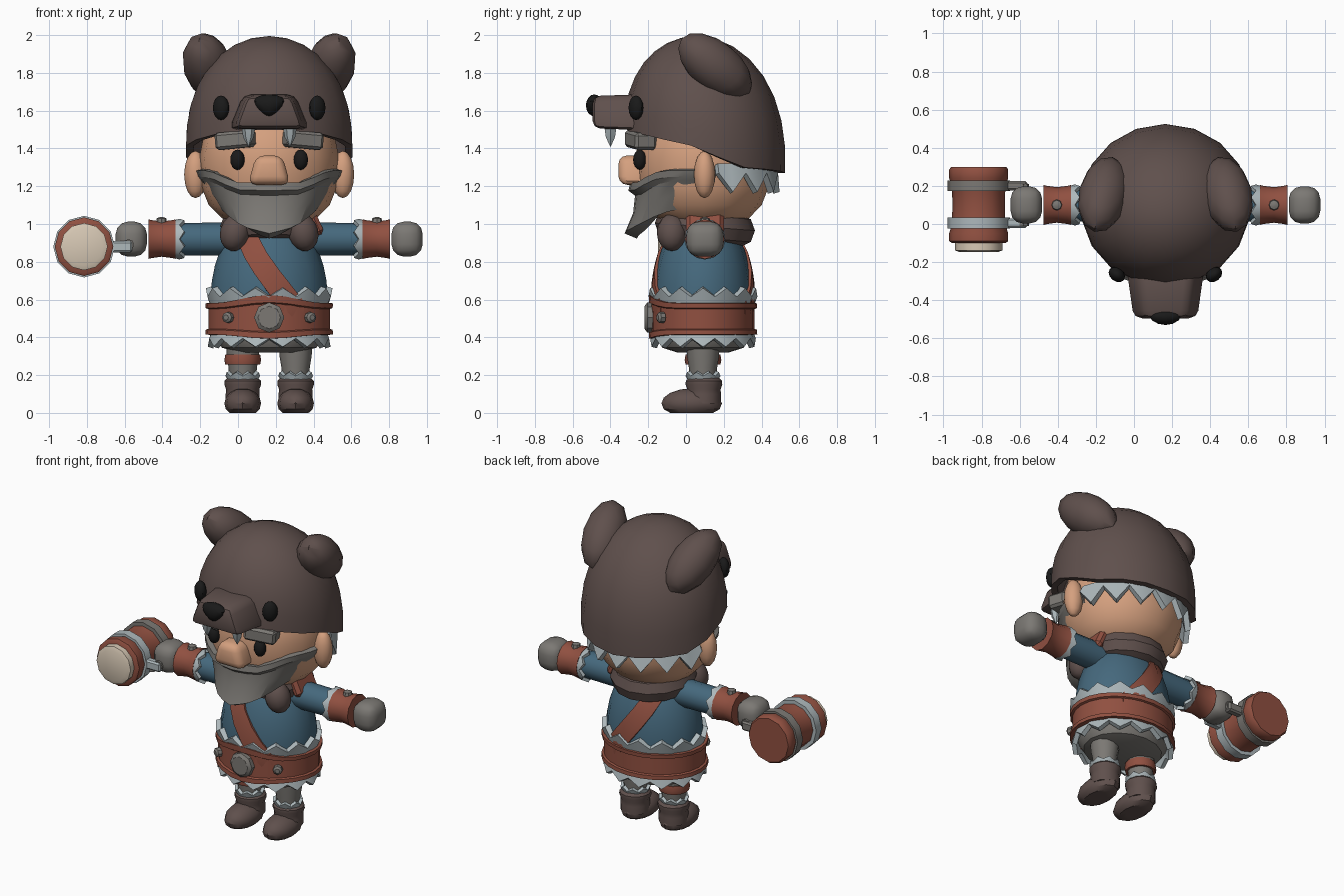
import bpy, bmesh
from math import sin, cos, pi, radians, sqrt
from mathutils import Vector, Matrix, Euler

if "Cube" in bpy.data.objects:
    bpy.data.objects.remove(bpy.data.objects["Cube"])

CX, CY = 0.165, 0.09          # body axis
SIDES = (("right", -1), ("left", 1))


def material(name, *rgb):
    m = bpy.data.materials.new(name)
    m.use_nodes = True
    m.diffuse_color = (*rgb, 1)
    m.node_tree.nodes["Principled BSDF"].inputs["Base Color"].default_value = (*rgb, 1)
    return m


BROWN = material("brown fur", .115, .08, .073)
RED = material("red leather", .28, .08, .052)
BLUE = material("blue cloth", .06, .14, .205)
SKIN = material("skin", .66, .35, .21)
GREY = material("grey", .2, .19, .175)
LIGHT = material("pale fur", .42, .48, .5)
CREAM = material("cream", .68, .58, .46)
BLACK = material("black", .01, .01, .01)


def finish(name, bm, mat, modifier=None, angle=35, **settings):
    me = bpy.data.meshes.new(name)
    bm.to_mesh(me)
    bm.free()
    me.materials.append(mat)
    ob = bpy.data.objects.new(name, me)
    bpy.context.collection.objects.link(ob)
    if modifier:
        mod = ob.modifiers.new(modifier, modifier)
        for key, value in settings.items():
            setattr(mod, key, value)
        bpy.context.view_layer.objects.active = ob
        bpy.ops.object.modifier_apply(modifier=mod.name)
    ob.data.shade_smooth()
    ob.data.set_sharp_from_angle(angle=radians(angle))
    return ob


def ball(name, mat, loc, radii, rot=(0, 0, 0), floor=None, pinch=0):
    bm = bmesh.new()
    bmesh.ops.create_uvsphere(bm, u_segments=12, v_segments=8, radius=1)
    for v in bm.verts:
        v.co.x *= 1 + pinch * v.co.z
    turn = Euler([radians(r) for r in rot]).to_matrix().to_4x4()
    bm.transform(Matrix.Translation(loc) @ turn @ Matrix.Diagonal((*radii, 1)))
    if floor is not None:
        for v in bm.verts:
            v.co.z = max(v.co.z, floor)
    return finish(name, bm, mat)


def box(name, mat, loc, size, rot=(0, 0, 0), bevel=.01, segments=1, taper=None):
    bm = bmesh.new()
    bmesh.ops.create_cube(bm, size=1)
    if taper:
        for v in bm.verts:
            taper(v.co)
    turn = Euler([radians(r) for r in rot]).to_matrix().to_4x4()
    bm.transform(Matrix.Translation(loc) @ turn @ Matrix.Diagonal((*size, 1)))
    return finish(name, bm, mat, "BEVEL", width=bevel, segments=segments)


def lathe(name, mat, profile, loc, axis=(0, 0, 1), n=12, sy=1):
    """Rings of (height, radius) along an axis, capped at both ends."""
    bm = bmesh.new()
    rings = [[bm.verts.new((r * cos(2 * pi * i / n), sy * r * sin(2 * pi * i / n), h))
              for i in range(n)] for h, r in profile]
    for a, b in zip(rings, rings[1:]):
        for i in range(n):
            k = (i + 1) % n
            bm.faces.new((a[i], a[k], b[k], b[i]))
    bm.faces.new(rings[0][::-1])
    bm.faces.new(rings[-1])
    bmesh.ops.recalc_face_normals(bm, faces=bm.faces)
    bm.transform(Matrix.Translation(loc) @ Vector(axis).to_track_quat('Z', 'Y').to_matrix().to_4x4())
    return finish(name, bm, mat)


def sheet(name, mat, f, nu, nv, thick, closed=False, angle=35):
    """Thick surface f(i, j): i runs round the body, j runs upward."""
    bm = bmesh.new()
    cols = [[bm.verts.new(f(i, j)) for j in range(nv)] for i in range(nu)]
    for i in range(nu if closed else nu - 1):
        a, b = cols[i], cols[(i + 1) % nu]
        for j in range(nv - 1):
            bm.faces.new((a[j], b[j], b[j + 1], a[j + 1]))
    bmesh.ops.remove_doubles(bm, verts=bm.verts, dist=.0005)
    return finish(name, bm, mat, "SOLIDIFY", angle, thickness=thick, offset=-1)


def around(a, rx, ry, z, cy=CY):
    return Vector((CX + rx * sin(a), cy - ry * cos(a), z))


def ramp(x, pts):
    for (x0, y0), (x1, y1) in zip(pts, pts[1:]):
        if x <= x1:
            return y0 + (y1 - y0) * (x - x0) / (x1 - x0)
    return pts[-1][1]


# Head and face
lathe("head", SKIN, [(.97, .12), (1.03, .25), (1.1, .32), (1.2, .36), (1.35, .37), (1.5, .34), (1.6, .24)],
      (CX, CY, 0), n=16, sy=.97)
box("nose", SKIN, (CX, -.275, 1.285), (.225, .165, .155), bevel=.045, segments=3,
    taper=lambda c: setattr(c, "x", c.x * (.62 if c.z > 0 else 1)))
for side, s in SIDES:
    ball(side + "_ear", SKIN, (CX + s * .39, .098, 1.262), (.06, .056, .125))
    ball(side + "_eye", BLACK, (CX + s * .168, -.245, 1.34), (.038, .035, .054))
    box(side + "_eyebrow", GREY, (CX + s * .178, -.24, 1.445), (.2, .12, .09), (0, s * 5, s * 18), .015)


def beard(i, j):
    a = radians(-100 + 200 * i / 16)
    d = abs(a) / pi * 180
    low = ramp(d, [(0, .95), (30, .985), (60, 1.06), (100, 1.12)])
    high = ramp(d, [(0, 1.22), (25, 1.22), (55, 1.285), (100, 1.28)])
    rx, ry = ((.27, .415), (.33, .37), (.365, .36), (.38, .395), (.39, .385))[j]
    return around(a, rx, ry, low + (high - low) * (0, .4, .74, .84, 1)[j])


sheet("beard", GREY, beard, 17, 5, .07, angle=22)


# Bear hood
def hood(i, j):
    a = 2 * pi * i / 18
    d = min(a, 2 * pi - a) / pi * 180
    low = ramp(d, [(0, 1.51), (45, 1.47), (90, 1.4), (105, 1.33), (118, 1.3), (180, 1.27)])
    z = low + (1.995 - low) * sin(j / 8 * pi / 2)
    u = max(0, (z - 1.4) / .595)
    f = sqrt(max(0, 1 - u ** 2.3))
    return around(a, .447 * f, .425 * f, z, .1 - .045 * u)


sheet("bear_hood", BROWN, hood, 18, 9, .04, True)


def snout_taper(c):
    c.x *= (.65 if c.z > 0 else 1) * (.82 if c.y < 0 else 1)
    c.z *= .9 if c.y < 0 else 1


box("bear_snout", BROWN, (CX, -.36, 1.592), (.44, .27, .19), bevel=.04, segments=2, taper=snout_taper)
ball("bear_nose", BLACK, (CX, -.485, 1.628), (.075, .045, .058), pinch=.45)
for side, s in SIDES:
    ball(side + "_bear_eye", BLACK, (CX + s * .255, -.265, 1.615), (.047, .036, .065), (0, 0, s * 38))
    ball(side + "_bear_ear", BROWN, (CX + s * .325, .155, 1.835), (.13, .235, .13), (-38, 0, s * 14))
    lathe(side + "_fang", LIGHT, [(0, .04), (.07, .028), (.12, .002)], (CX + s * .11, -.4, 1.53), (0, 0, -1), 6)


def neck_fringe(i, j):
    a = radians(102 + 156 * i / 14)
    tooth = i % 2
    return around(a, .385, .375, 1.32) if j else around(a, .415, .405, 1.27 - .1 * tooth)


sheet("neck_fringe", LIGHT, neck_fringe, 15, 2, .035)


# Torso, strap and collar
def body_radius(z):
    return .31 * sqrt(max(.1, 1 - ((z - .6) / .48) ** 2))


lathe("tunic", BLUE, [(z, body_radius(z)) for z in (.55, .62, .7, .78, .86, .94, 1.0, 1.05)],
      (CX, CY, 0), n=16, sy=.85)


def strap(i, j):
    a = radians(-215 + 250 * i / 20)
    z = min(1.03, .73 - .42 * sin(a) + (j - 2) * .05)
    r = body_radius(z) + .012
    return around(a, r, r * .86, z)


sheet("chest_strap", RED, strap, 21, 5, .02)


def collar(i, j):
    a, b = 2 * pi * i / 14, 2 * pi * j / 8
    r = .19 + .075 * cos(b)
    return around(a, r, r, .985 + .085 * sin(b) + .02 * cos(a), .1)


sheet("fur_collar", BROWN, collar, 14, 9, .01, True)
for side, s in SIDES:
    ball(side + "_collar_paw", BROWN, (CX + s * .18, -.075, .955), (.08, .08, .1), (0, s * -15, 0))
box("shoulder_patch", RED, (.405, .1, 1.0), (.06, .2, .13), (0, -25, 0), .02)


# Belt with raised rims, buckle and fringes
def belt(i, j):
    a = 2 * pi * i / 24
    front = max(0, cos(a)) ** 6
    z = (-.085, -.06, -.055, .05, .055, .08)[j]
    r = (.338, .336, .322, .322, .336, .338)[j]
    return around(a, r, r * .85, .5 + z * (1 + (.55 if z > 0 else .25) * front))


def upper_fringe(i, j):
    a = 2 * pi * i / 28
    r = .335 if j else .31
    return around(a, r, r * .86, .615 + .045 * (i % 2) if j else .56)


def lower_fringe(i, j):
    a = 2 * pi * i / 28
    r = .3 if j else .325
    return around(a, r, r * .86, .45 if j else .395 - .045 * (i % 2))


sheet("belt", RED, belt, 24, 6, .05, True)
sheet("upper_fringe", LIGHT, upper_fringe, 28, 2, .035, True)
sheet("lower_fringe", LIGHT, lower_fringe, 28, 2, .03, True)
lathe("hips", GREY, [(.32, .16), (.345, .25), (.4, .285), (.57, .29)], (CX, CY, 0), n=16, sy=.86)
lathe("belt_buckle", GREY, [(0, .08), (.03, .08), (.045, .06)], (CX, -.175, .505), (0, -1, 0), 8)
for side, s in SIDES:
    lathe(side + "_belt_stud", GREY, [(0, .03), (.025, .028), (.035, .015)],
          (CX + s * .213, -.12, .505), (s * .5, -1, 0), 8)

# Legs, boots and arms
for side, s in SIDES:
    x = CX + s * .14
    lathe(side + "_leg", GREY, [(.15, .07), (.24, .075), (.3, .085), (.4, .09)], (x, CY, 0))
    lathe(side + "_boot_shaft", BROWN, [(.05, .09), (.1, .09), (.125, .088), (.15, .097), (.17, .096), (.185, .08)],
          (x, CY + .005, 0))
    ball(side + "_boot_foot", BROWN, (x, .03, .05), (.097, .16, .08), floor=0)

    def cuff(i, j):
        a = 2 * pi * i / 16
        r = .092 if j else .08
        return Vector((x + r * sin(a), CY - r * cos(a), .195 + .02 * (i % 2) if j else .175))

    sheet(side + "_boot_fringe", LIGHT, cuff, 16, 2, .02, True)

    out = (s, 0, 0)
    lathe(side + "_sleeve", BLUE, [(.05, .09), (.5, .085)], (CX, .1, .92), out)

    def wrist(i, j):
        a = 2 * pi * i / 16
        hem = j == (s > 0)
        r = .1 if hem else .108
        d = .5 if hem else .475 - .025 * (i % 2)
        return Vector((CX + s * d, .1 - r * sin(a), .92 + r * cos(a)))

    sheet(side + "_wrist_fringe", LIGHT, wrist, 16, 2, .02, True)
    lathe(side + "_bracer", RED, [(.495, .105), (.515, .1), (.57, .093), (.62, .1), (.64, .105)],
          (CX, .1, .92), out)
    lathe(side + "_bracer_stud", GREY, [(0, .03), (.03, .025), (.036, .01)], (CX + s * .57, .1, 1.0), n=8)
    box(side + "_hand", GREY, (CX + s * .73, .1, .92), (.165, .195, .185), bevel=.065, segments=3)
lathe("right_knee_band", RED, [(.255, .092), (.28, .097), (.31, .092)], (CX - .14, CY, 0))

# Hammer held in the right hand, its head running front to back
HX, HZ = -.815, .88
lathe("hammer_head", RED, [(-.1, .14), (-.09, .155), (-.05, .155), (0, .14), (.1, .138), (.2, .14),
                           (.24, .155), (.285, .155), (.3, .145)], (HX, 0, HZ), (0, 1, 0))
lathe("hammer_face", CREAM, [(-.148, .1), (-.138, .125), (-.09, .125)], (HX, 0, HZ), (0, 1, 0))
for name, y, mat in (("front", .005, LIGHT), ("back", .2, GREY)):
    lathe(name + "_hammer_band", mat, [(-.028, .163), (.028, .163)], (HX, y, HZ), (0, 1, 0))
    box(name + "_hammer_bracket", mat, (-.62, y, .88), (.12, .05, .06))
lathe("hammer_grip", GREY, [(0, .03), (.22, .03)], (-.58, -.01, .89), (0, 1, 0), 8)
